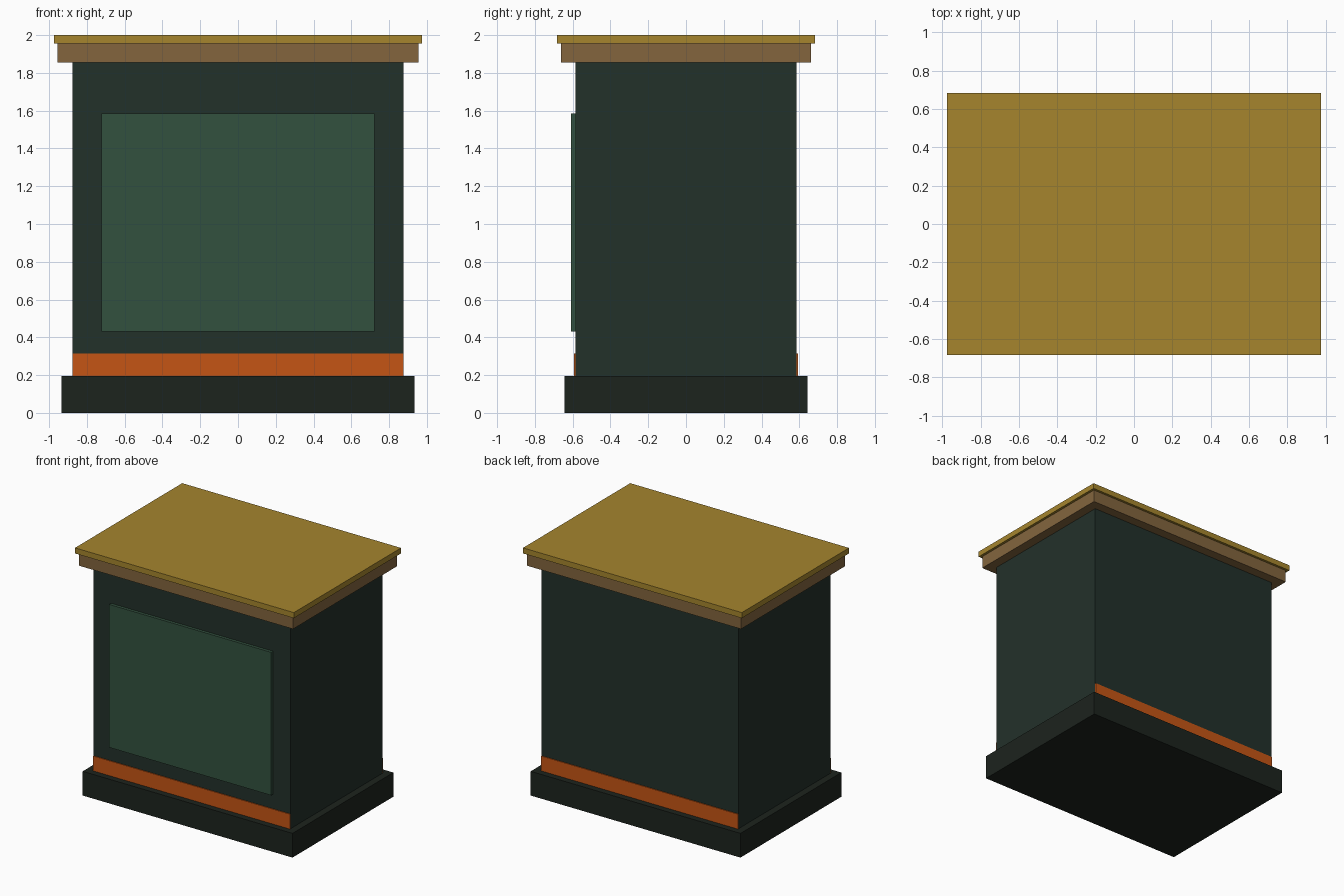
import bpy

if "Cube" in bpy.data.objects:
    bpy.data.objects.remove(bpy.data.objects["Cube"])


def material(name, rgb):
    # display colour converted to linear
    m = bpy.data.materials.new(name)
    m.diffuse_color = (*[(c / 255) ** 2.2 for c in rgb], 1)
    m.use_nodes = True
    m.node_tree.nodes["Principled BSDF"].inputs["Base Color"].default_value = m.diffuse_color
    return m


def box(name, x, y, z, mat):
    # x, y, z are (min, max) ranges
    bpy.ops.mesh.primitive_cube_add(size=1, location=[sum(r) / 2 for r in (x, y, z)])
    ob = bpy.context.object
    ob.name = name
    ob.scale = [r[1] - r[0] for r in (x, y, z)]
    bpy.ops.object.transform_apply(location=False, rotation=False, scale=True)
    ob.data.materials.append(mat)
    return ob


def slab(name, hx, hy, z, mat):
    return box(name, (-hx, hx), (-hy, hy), z, mat)


dark = material("plinth_dark", (34, 40, 35))
green = material("body_green", (39, 52, 46))
panel = material("panel_green", (54, 82, 65))
orange = material("band_orange", (195, 86, 27))
wood = material("cornice_wood", (130, 101, 64))
gold = material("top_gold", (164, 132, 49))

# stacked cabinet
slab("plinth", 0.935, 0.642, (0, 0.195), dark)
slab("body", 0.877, 0.585, (0.195, 1.855), green)
slab("cornice", 0.955, 0.663, (1.855, 1.955), wood)
slab("top_board", 0.975, 0.682, (1.955, 2.0), gold)

# raised front panel
box("front_panel", (-0.722, 0.722), (-0.609, -0.585), (0.432, 1.584), panel)

# coloured bands on front and back only
for name, y in (("front_band", (-0.592, -0.585)), ("back_band", (0.585, 0.592))):
    box(name, (-0.877, 0.877), y, (0.195, 0.315), orange)
